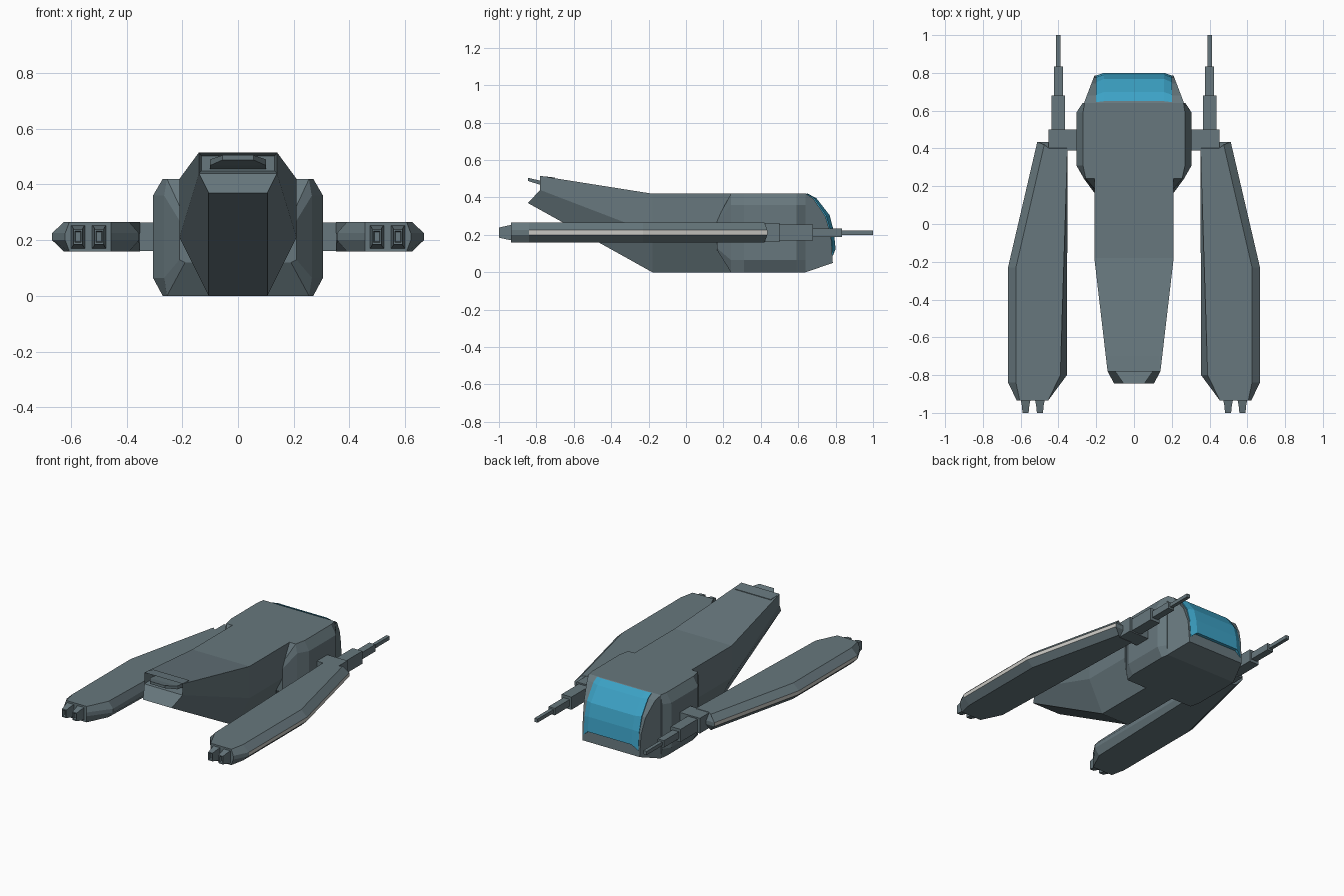
import bpy, bmesh

if "Cube" in bpy.data.objects:
    bpy.data.objects.remove(bpy.data.objects["Cube"])

def material(name, col):
    m = bpy.data.materials.new(name)
    m.diffuse_color = (*col, 1)
    m.use_nodes = True
    m.node_tree.nodes["Principled BSDF"].inputs["Base Color"].default_value = m.diffuse_color
    return m

GREY = material("slate_grey", (0.135, 0.185, 0.205))
GLASS = material("blue_glass", (0.045, 0.36, 0.56))
LIGHT = material("pale_trim", (0.58, 0.57, 0.54))

def loft(bm, rings, cap_start=True, cap_end=True):
    """Skin a list of equal-length point rings; returns the vertex rings."""
    vr = [[bm.verts.new(p) for p in r] for r in rings]
    n = len(vr[0])
    for a, b in zip(vr, vr[1:]):
        for i in range(n):
            j = (i + 1) % n
            bm.faces.new((a[i], a[j], b[j], b[i]))
    if cap_start:
        bm.faces.new(vr[0][::-1])
    if cap_end:
        bm.faces.new(vr[-1])
    return vr

def finish(bm, name, mats, mirror=False):
    bmesh.ops.recalc_face_normals(bm, faces=bm.faces)
    me = bpy.data.meshes.new(name)
    bm.to_mesh(me)
    bm.free()
    for m in mats:
        me.materials.append(m)
    ob = bpy.data.objects.new(name, me)
    bpy.context.collection.objects.link(ob)
    if mirror:
        ob.modifiers.new("mirror", 'MIRROR')
    return ob

def sym(pts):
    """Right-hand half outline (x, y, z) from bottom to top, closed to the left."""
    return pts + [(-x, y, z) for x, y, z in reversed(pts)]

def rect(y, x0, x1, z0, z1):
    return [(x0, y, z0), (x1, y, z0), (x1, y, z1), (x0, y, z1)]

# Rear hull, with a sloped lip and a recessed vent at the tail
bm = bmesh.new()
hull = [sym([(0.105, y, 0.0), (0.21, y, 0.21), (0.21, y, 0.42)]) for y in (0.40, -0.18)]
hull.append(sym([(0.105, -0.845, 0.37), (0.14, -0.78, 0.44), (0.14, -0.78, 0.515)]))
t = loft(bm, hull, cap_end=False)[-1]
bm.faces.new((t[0], t[1], t[4], t[5]))
vent = bm.faces.new((t[1], t[2], t[3], t[4]))
bmesh.ops.recalc_face_normals(bm, faces=bm.faces)
bmesh.ops.inset_individual(bm, faces=[vent], thickness=0.012)
bmesh.ops.translate(bm, verts=vent.verts, vec=(0, 0.08, 0))
finish(bm, "hull", [GREY])

# Small fin inside the tail vent
bm = bmesh.new()
loft(bm, [rect(-0.70, -0.10, 0.10, 0.455, 0.48),
          rect(-0.78, -0.10, 0.10, 0.468, 0.49),
          rect(-0.845, -0.055, 0.055, 0.488, 0.505)])
finish(bm, "vent_fin", [GREY])

# Wide cabin with chamfered sides
bm = bmesh.new()
sections = [(0.165, 0.19, 0.21, 0.12, 0.28, 0.13, 0.27),
            (0.24, 0.255, 0.265, 0.0, 0.42, 0.065, 0.36),
            (0.31, 0.27, 0.305, 0.0, 0.42, 0.065, 0.36),
            (0.59, 0.27, 0.305, 0.0, 0.42, 0.065, 0.36),
            (0.64, 0.262, 0.272, 0.0, 0.42, 0.065, 0.36)]
loft(bm, [sym([(xf, y, z0), (xm, y, a), (xm, y, b), (xf, y, z1)])
          for y, xf, xm, z0, z1, a, b in sections])
finish(bm, "cabin", [GREY])

# Nose frame narrowing forwards
profile = [(0.64, 0.0), (0.785, 0.05), (0.775, 0.2), (0.745, 0.3), (0.68, 0.395), (0.64, 0.42)]
bm = bmesh.new()
loft(bm, [[(s * (0.265 - 0.38 * (y - 0.64)), y, z) for y, z in profile] for s in (-1, 1)])
finish(bm, "nose_frame", [GREY])

# Cockpit glass with bevelled border
rim = [(0.70, 0.09), (0.786, 0.09), (0.776, 0.21), (0.75, 0.303), (0.685, 0.397), (0.645, 0.42)]
pane = [(0.70, 0.12), (0.80, 0.125), (0.79, 0.22), (0.768, 0.305), (0.698, 0.395), (0.65, 0.421)]
bm = bmesh.new()
loft(bm, [[(x, y, z) for y, z in p] for x, p in ((-0.2, rim), (-0.16, pane), (0.16, pane), (0.2, rim))])
finish(bm, "cockpit_glass", [GLASS])

# Side pods: flat top outline and wider waist, with a pale strip along the outer edge
flat = [(0.352, 0.40), (0.39, -0.80), (0.455, -0.935), (0.605, -0.935),
        (0.625, -0.84), (0.625, -0.23), (0.475, 0.42), (0.45, 0.40)]
waist = [(0.352, 0.40), (0.355, -0.80), (0.455, -0.935), (0.62, -0.935),
         (0.667, -0.84), (0.667, -0.23), (0.512, 0.435), (0.45, 0.435)]
bm = bmesh.new()
loft(bm, [[(x, y, z) for x, y in o]
          for z, o in ((0.16, flat), (0.2, waist), (0.225, waist), (0.265, flat))])
bmesh.ops.recalc_face_normals(bm, faces=bm.faces)
for f in bm.faces:
    if f.normal.x > 0.9 and abs(f.normal.z) < 0.05:
        f.material_index = 1
finish(bm, "side_pod", [GREY, LIGHT], mirror=True)

# Connecting arms between cabin and pods
bm = bmesh.new()
loft(bm, [rect(y, 0.27, 0.452, 0.162, 0.263) for y in (0.39, 0.50)])
finish(bm, "pod_arm", [GREY], mirror=True)

# Stepped gun barrels
bm = bmesh.new()
for y0, y1, w, h in ((0.49, 0.68, 0.036, 0.042), (0.67, 0.835, 0.023, 0.023), (0.83, 1.0, 0.012, 0.012)):
    loft(bm, [rect(y, 0.40 - w, 0.40 + w, 0.212 - h, 0.212 + h) for y in (y0, y1)])
finish(bm, "gun_barrel", [GREY], mirror=True)

# Twin tapered thrusters on each pod, with hollow tips
bm = bmesh.new()
for x in (0.498, 0.574):
    ring = [rect(y, x - w, x + w, 0.212 - h, 0.212 + h)
            for y, w, h in ((-0.93, 0.026, 0.042), (-0.96, 0.02, 0.036), (-1.0, 0.016, 0.027),
                            (-1.0, 0.011, 0.02), (-0.98, 0.009, 0.017))]
    loft(bm, ring)
finish(bm, "thruster", [GREY], mirror=True)
